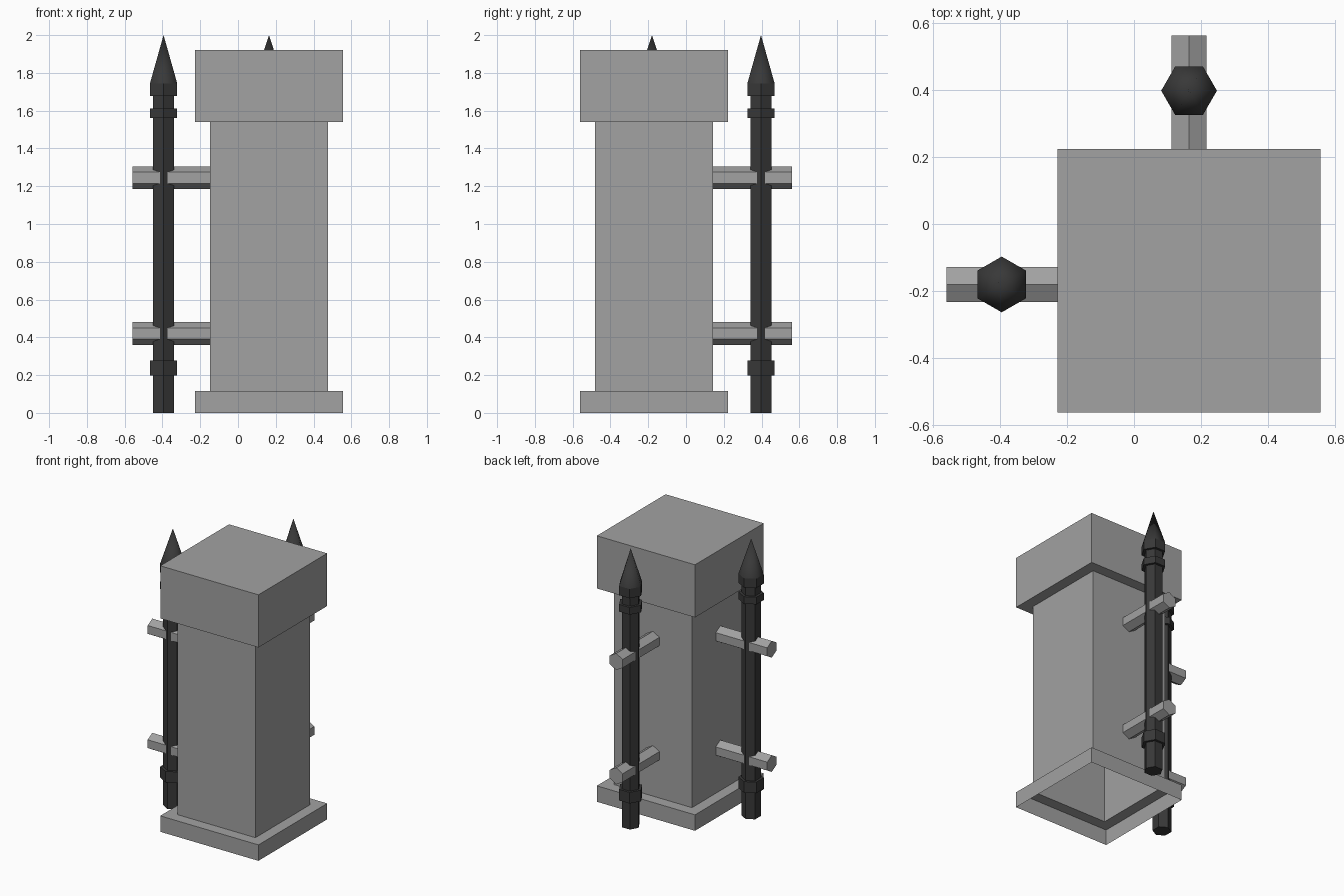
import bpy, bmesh, math
from mathutils import Matrix, Vector

if "Cube" in bpy.data.objects:
    bpy.data.objects.remove(bpy.data.objects["Cube"])


def material(name, c):
    m = bpy.data.materials.new(name)
    m.diffuse_color = (c[0], c[1], c[2], 1)
    m.use_nodes = True
    m.node_tree.nodes["Principled BSDF"].inputs["Base Color"].default_value = m.diffuse_color
    return m


STONE = material("grey stone", (0.36, 0.36, 0.36))
IRON = material("dark iron", (0.04, 0.04, 0.04))


def lathe(name, profile, sides, turn, place, mat, cap_start=True, cap_end=True, smooth_from=None):
    """Rings of (radius, height) joined around z; radius 0 makes a point."""
    bm = bmesh.new()
    rings = []
    for r, z in profile:
        if r == 0:
            rings.append([bm.verts.new((0, 0, z))])
        else:
            rings.append([bm.verts.new((r * math.cos(turn + i * math.tau / sides),
                                        r * math.sin(turn + i * math.tau / sides), z))
                          for i in range(sides)])
    for k, (a, b) in enumerate(zip(rings, rings[1:])):
        for i in range(sides):
            j = (i + 1) % sides
            if len(b) == 1:
                f = bm.faces.new((a[i], a[j], b[0]))
            else:
                f = bm.faces.new((a[i], a[j], b[j], b[i]))
            if smooth_from is not None and k >= smooth_from:
                f.smooth = True
    if cap_start and len(rings[0]) > 1:
        bm.faces.new(rings[0][::-1])
    if cap_end and len(rings[-1]) > 1:
        bm.faces.new(rings[-1])
    # keep the rim below the smooth tip sharp
    if smooth_from is not None:
        for e in bm.edges:
            if len({f.smooth for f in e.link_faces}) > 1:
                e.smooth = False
    bm.transform(place)
    me = bpy.data.meshes.new(name)
    bm.to_mesh(me)
    bm.free()
    me.materials.append(mat)
    ob = bpy.data.objects.new(name, me)
    bpy.context.collection.objects.link(ob)
    return ob


CX, CY = 0.164, -0.169
Q = math.sqrt(2)

# Square pillar: a shell open underneath, with plinth, shaft and cap
lathe("pillar",
      [(0.392 * Q, 0), (0.392 * Q, 0.115), (0.312 * Q, 0.115),
       (0.312 * Q, 1.54), (0.392 * Q, 1.54), (0.392 * Q, 1.92)],
      4, math.pi / 4, Matrix.Translation((CX, CY, 0)), STONE, cap_start=False)


def fence_end(side, x, y, turn, direction, start, length):
    at = Matrix.Translation((x, y, 0))
    # Hexagonal post with collars and spear tip
    lathe(side + "_post", [(0.0635, 0), (0.0635, 1.69)], 6, turn, at, IRON)
    for part, lo, hi in (("lower_collar", 0.197, 0.277), ("upper_collar", 1.56, 1.612)):
        lathe(side + "_" + part, [(0.083, lo), (0.083, hi)], 6, turn, at, IRON)
    lathe(side + "_spear_tip", [(0.083, 1.678), (0.083, 1.745), (0, 2.0)],
          6, turn, at, IRON, smooth_from=1)
    # Hexagonal rails with an edge pointing up
    rot = Vector(direction).to_track_quat('Z', 'Y').to_matrix().to_4x4()
    for part, z in (("lower_rail", 0.42), ("upper_rail", 1.245)):
        place = Matrix.Translation((start[0], start[1], z)) @ rot
        up = place.to_3x3().inverted() @ Vector((0, 0, 1))
        lathe(side + "_" + part, [(0.06, 0), (0.06, length)], 6,
              math.atan2(up.y, up.x), place, STONE)


fence_end("left", -0.394, -0.18, math.pi / 2, (-1, 0, 0), (CX - 0.312, -0.18), 0.411)
fence_end("back", 0.164, 0.397, 0, (0, 1, 0), (0.164, CY + 0.312), 0.419)
